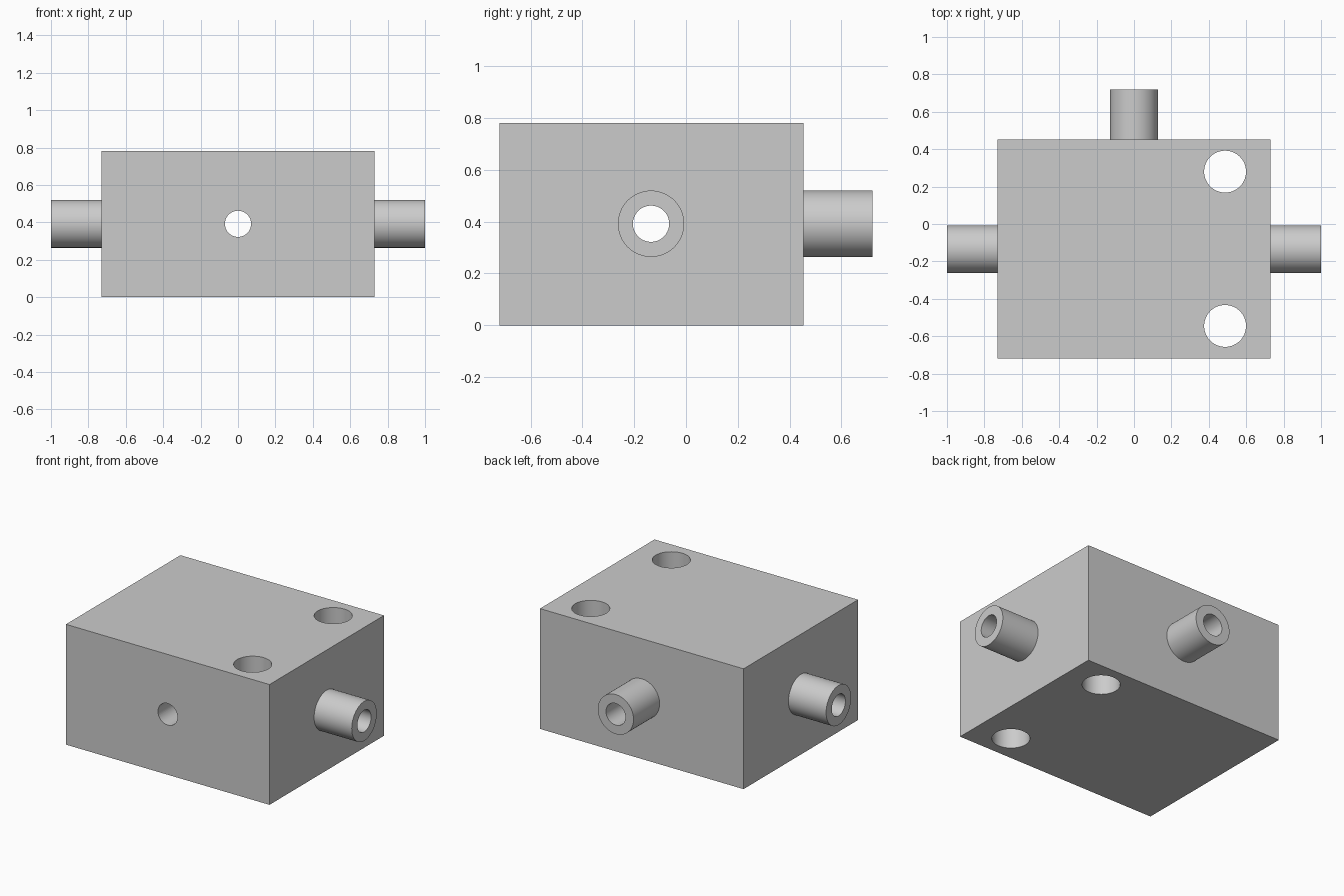
import bpy, bmesh, math
from mathutils import Matrix, Vector

if "Cube" in bpy.data.objects:
    bpy.data.objects.remove(bpy.data.objects["Cube"], do_unlink=True)

SIDES = 64
HALF_X, FRONT, BACK, HEIGHT = 0.73, -0.72, 0.453, 0.78
BORE_Y, BORE_Z, BORE_R, PIPE_R = -0.135, 0.392, 0.07, 0.128

grey = bpy.data.materials.new("plain grey")
grey.use_nodes = True
grey.diffuse_color = (0.6, 0.6, 0.6, 1)
grey.node_tree.nodes["Principled BSDF"].inputs["Base Color"].default_value = (0.6, 0.6, 0.6, 1)


def add_object(name, bm):
    bmesh.ops.recalc_face_normals(bm, faces=bm.faces)
    mesh = bpy.data.meshes.new(name)
    bm.to_mesh(mesh)
    bm.free()
    mesh.materials.append(grey)
    obj = bpy.data.objects.new(name, mesh)
    bpy.context.collection.objects.link(obj)
    return obj


def select_only(obj):
    bpy.ops.object.select_all(action='DESELECT')
    obj.select_set(True)
    bpy.context.view_layer.objects.active = obj


def smooth(obj):
    select_only(obj)
    bpy.ops.object.shade_smooth_by_angle(angle=math.radians(30))


def aim(direction):
    return Vector(direction).to_track_quat('Z', 'Y').to_matrix().to_4x4()


def drill(body, centre, direction, radius):
    """Cut a round hole right through the body."""
    bm = bmesh.new()
    bmesh.ops.create_cone(bm, cap_ends=True, segments=SIDES, radius1=radius,
                          radius2=radius, depth=4,
                          matrix=Matrix.Translation(centre) @ aim(direction))
    cutter = add_object("drill", bm)
    cutter.hide_render = True
    mod = body.modifiers.new("hole", 'BOOLEAN')
    mod.operation, mod.solver, mod.object = 'DIFFERENCE', 'EXACT', cutter
    select_only(body)
    bpy.ops.object.modifier_apply(modifier=mod.name)
    bpy.data.objects.remove(cutter, do_unlink=True)


def pipe(name, base, direction, length):
    """Hollow stub standing on a block face, its inner end open to the bore."""
    bm = bmesh.new()
    rings = []
    for radius, z in ((BORE_R, 0), (BORE_R, length), (PIPE_R, length), (PIPE_R, 0)):
        rings.append(bmesh.ops.create_circle(bm, segments=SIDES, radius=radius,
                     matrix=Matrix.Translation((0, 0, z)))["verts"])
    for a, b in zip(rings, rings[1:]):
        for i in range(SIDES):
            j = (i + 1) % SIDES
            bm.faces.new((a[i], a[j], b[j], b[i]))
    bm.transform(Matrix.Translation(base) @ aim(direction))
    smooth(add_object(name, bm))


# Block
bm = bmesh.new()
bmesh.ops.create_cube(bm, size=1, matrix=Matrix.Translation(
    (0, (FRONT + BACK) / 2, HEIGHT / 2)) @ Matrix.Diagonal((2 * HALF_X, BACK - FRONT, HEIGHT, 1)))
block = add_object("block", bm)

# Crossing fluid bores and the two mounting holes
drill(block, (0, BORE_Y, BORE_Z), (1, 0, 0), BORE_R)
drill(block, (0, 0, BORE_Z), (0, 1, 0), BORE_R)
for y in (0.28, -0.545):
    drill(block, (0.487, y, HEIGHT / 2), (0, 0, 1), 0.112)
smooth(block)

# Pipe stubs
for side, name in ((1, "left_pipe"), (-1, "right_pipe")):
    pipe(name, (side * HALF_X, BORE_Y, BORE_Z), (side, 0, 0), 1 - HALF_X)
pipe("back_pipe", (0, BACK, BORE_Z), (0, 1, 0), 0.72 - BACK)
